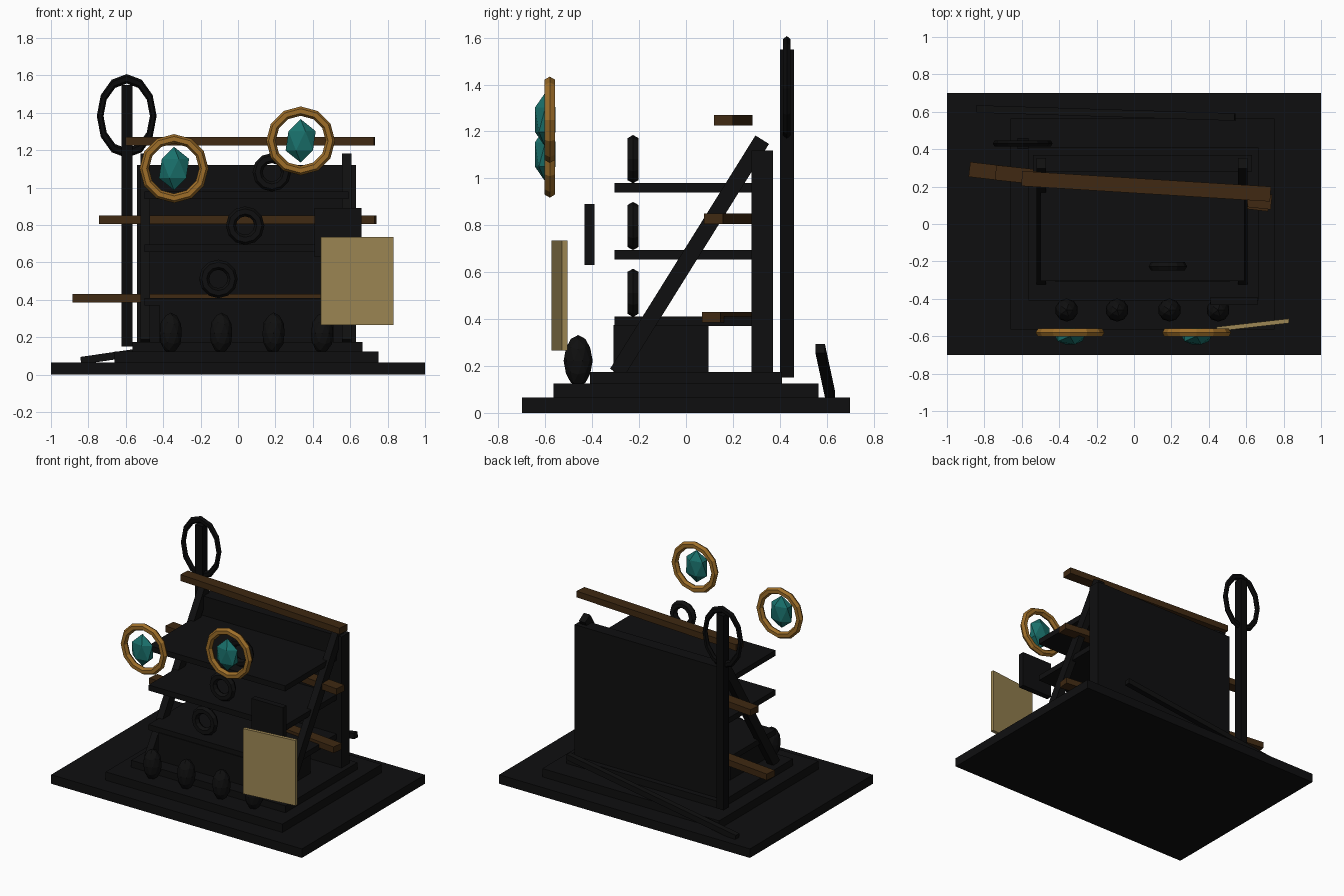
import bpy, math
from mathutils import Vector

if "Cube" in bpy.data.objects:
    bpy.data.objects.remove(bpy.data.objects["Cube"])


def material(name, rgb):
    m = bpy.data.materials.new(name)
    m.diffuse_color = (*rgb, 1)
    m.use_nodes = True
    m.node_tree.nodes["Principled BSDF"].inputs["Base Color"].default_value = m.diffuse_color
    return m


BLACK = material("charred black", (0.0048, 0.0048, 0.0050))
INK = material("iron black", (0.003, 0.003, 0.0032))
BROWN = material("dark brown wood", (0.050, 0.022, 0.006))
GOLD = material("aged gold", (0.34, 0.155, 0.022))
TEAL = material("teal crystal", (0.010, 0.165, 0.150))
TAN = material("parchment tan", (0.34, 0.245, 0.09))


def finish(name, mat):
    o = bpy.context.object
    o.name = name
    o.data.materials.append(mat)
    return o


def box(name, x, y, z, mat=BLACK):
    """Box from its (min, max) range on each axis."""
    bpy.ops.mesh.primitive_cube_add(size=1, location=[(a + b) / 2 for a, b in (x, y, z)])
    o = finish(name, mat)
    o.scale = [b - a for a, b in (x, y, z)]
    return o


def beam(name, a, b, w, h, mat=BLACK):
    """Rectangular bar between two points; w is sideways, h is its height."""
    a, b = Vector(a), Vector(b)
    bpy.ops.mesh.primitive_cube_add(size=1, location=(a + b) / 2)
    o = finish(name, mat)
    o.rotation_euler = (b - a).to_track_quat('Y', 'Z').to_euler()
    o.scale = (w, (b - a).length, h)
    return o


def ring(name, loc, outer, minor, mat, stretch=1.0):
    """Faceted ring facing the front."""
    bpy.ops.mesh.primitive_torus_add(major_segments=12, minor_segments=6, location=loc,
                                     major_radius=outer - minor, minor_radius=minor,
                                     rotation=(math.pi / 2, 0, 0))
    o = finish(name, mat)
    o.scale = (1, stretch, 1)
    return o


def gem(name, loc, radii, mat):
    bpy.ops.mesh.primitive_ico_sphere_add(subdivisions=2, radius=1, location=loc)
    o = finish(name, mat)
    o.scale = radii
    return o


# Stepped base
box("ground_slab", (-1, 1), (-0.7, 0.7), (0, 0.065))
box("plinth", (-0.66, 0.75), (-0.565, 0.565), (0.065, 0.125))
box("floor_board", (-0.565, 0.665), (-0.41, 0.41), (0.125, 0.175))

# Rack: back panel, lower chest, shelves with a ring on each
box("back_panel", (-0.54, 0.63), (0.28, 0.37), (0.17, 1.12))
box("lower_chest", (-0.42, 0.51), (-0.31, 0.095), (0.175, 0.375))
for i in range(3):
    z = 0.37 + i * 0.285
    box(f"shelf_{i}", (-0.5, 0.59), (-0.305, 0.29), (z, z + 0.04))
    ring(f"shelf_ring_{i}", (-0.105 + i * 0.143, -0.226, z + 0.142), 0.103, 0.027, BLACK)

# Diagonal side braces
for side, x in (("left", -0.495), ("right", 0.582)):
    beam(f"{side}_brace", (x, -0.295, 0.17), (x, 0.325, 1.165), 0.05, 0.068)

# Crooked wooden crossbars
beam("top_crossbar", (-0.6, 0.243, 1.247), (0.73, 0.16, 1.247), 0.08, 0.045, BROWN)
beam("middle_crossbar", (-0.74, 0.275, 0.828), (0.735, 0.117, 0.828), 0.08, 0.045, BROWN)
beam("lower_crossbar", (-0.88, 0.292, 0.408), (0.72, 0.107, 0.408), 0.08, 0.045, BROWN)

# Tall post with oval hoop
box("tall_post", (-0.622, -0.565), (0.40, 0.46), (0.15, 1.55), INK)
ring("post_hoop", (-0.595, 0.43, 1.383), 0.16, 0.018, INK, 1.4)

# Fallen pole leaning behind the rack
beam("fallen_pole", (-0.84, 0.615, 0.075), (0.54, 0.572, 0.275), 0.04, 0.04)

# Row of dark crystals along the front
for i, x in enumerate((-0.36, -0.09, 0.19, 0.45)):
    gem(f"dark_crystal_{i}", (x, -0.46, 0.222), (0.062, 0.062, 0.11), BLACK)

# Floating gold rings with teal gems
for i, (x, z) in enumerate(((-0.342, 1.102), (0.335, 1.25))):
    ring(f"gold_ring_{i}", (x, -0.581, z), 0.184, 0.025, GOLD)
    bpy.ops.mesh.primitive_ico_sphere_add(subdivisions=1, radius=1, location=(x, -0.6, z))
    finish(f"teal_gem_{i}", TEAL).scale = (0.09, 0.052, 0.116)

# Hanging dark plate and parchment board
box("dark_plate", (0.41, 0.66), (-0.432, -0.39), (0.63, 0.89))
board = box("parchment_board", (0.44, 0.83), (-0.552, -0.528), (0.265, 0.735), TAN)
board.rotation_euler.z = math.radians(6.5)
